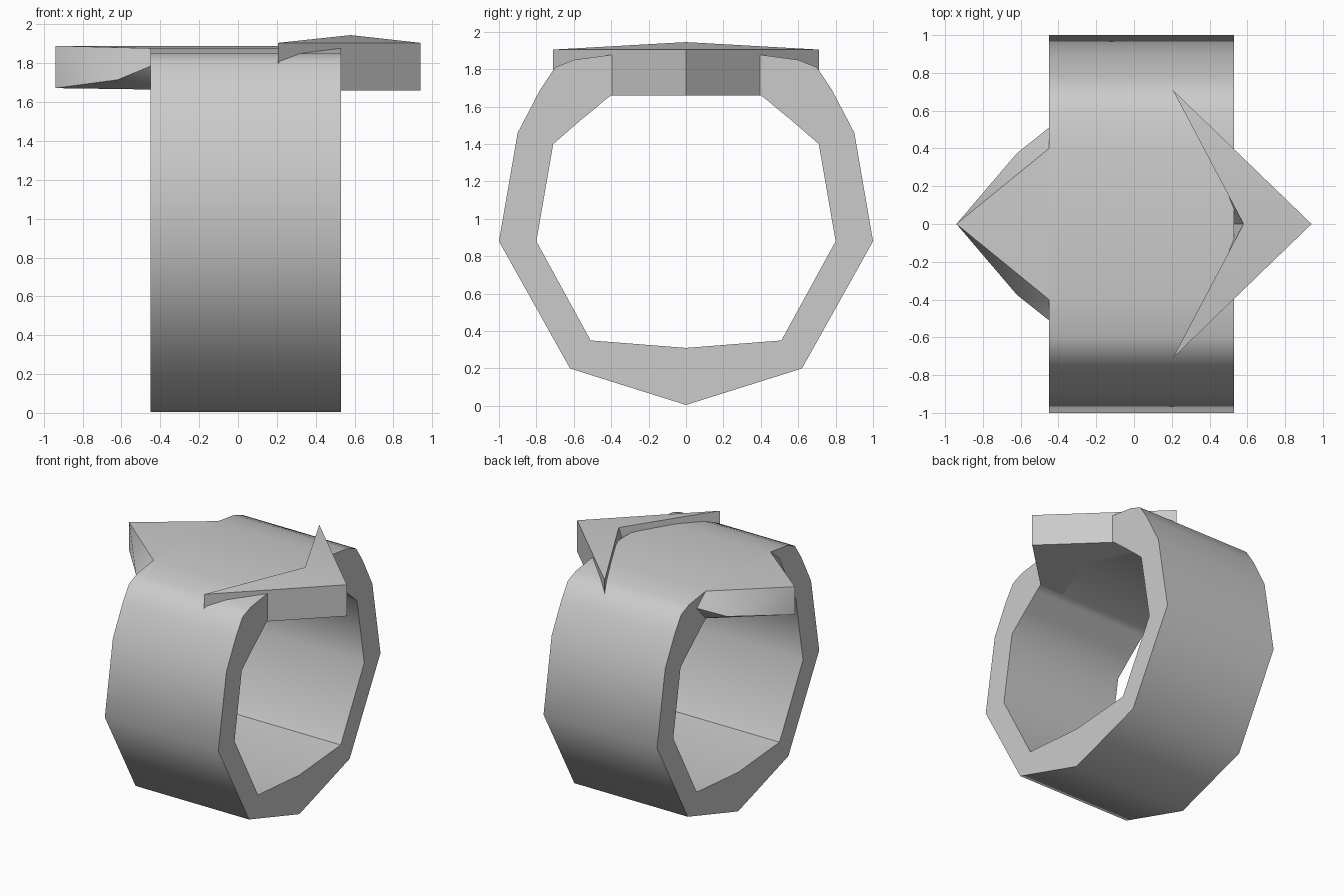
import bpy
import bmesh
from math import radians

cube = bpy.data.objects.get("Cube")
if cube:
    bpy.data.objects.remove(cube, do_unlink=True)

metal = bpy.data.materials.new("grey_metal")
metal.use_nodes = True
grey = (0.6, 0.6, 0.6, 1)
metal.diffuse_color = grey
metal.node_tree.nodes["Principled BSDF"].inputs["Base Color"].default_value = grey

LEFT, RIGHT = -0.45, 0.53


def finish(name, bm, angle):
    bmesh.ops.recalc_face_normals(bm, faces=bm.faces)
    mesh = bpy.data.meshes.new(name)
    bm.to_mesh(mesh)
    bm.free()
    mesh.materials.append(metal)
    obj = bpy.data.objects.new(name, mesh)
    bpy.context.collection.objects.link(obj)
    bpy.ops.object.select_all(action="DESELECT")
    obj.select_set(True)
    bpy.context.view_layer.objects.active = obj
    bpy.ops.object.shade_smooth_by_angle(angle=radians(angle))


def mirrored(half):
    """Close a half profile (y >= 0, bottom to top) into a full loop."""
    return half + [(-y, z) for y, z in reversed(half) if y > 0]


# Band: outer and inner profiles swept along x
outer = mirrored([(0, 0.005), (0.62, 0.2), (1, 0.88), (0.9, 1.46), (0.78, 1.69),
                  (0.7, 1.81), (0.6, 1.85), (0.4, 1.877), (0, 1.89)])
inner = mirrored([(0, 0.31), (0.51, 0.35), (0.8, 0.88), (0.71, 1.4), (0.56, 1.53),
                  (0.48, 1.595), (0.44, 1.63), (0.4, 1.66), (0, 1.665)])
bm = bmesh.new()
rings = [[bm.verts.new((x, y, z)) for y, z in loop]
         for x, loop in ((LEFT, outer), (RIGHT, outer), (RIGHT, inner), (LEFT, inner))]
n = len(outer)
for a, b in zip(rings, rings[1:] + rings[:1]):
    for i in range(n):
        j = (i + 1) % n
        bm.faces.new((a[i], a[j], b[j], b[i]))
finish("band", bm, 50)

# Pointed tab: flat top, sloped sides and an undercut towards the band
bm = bmesh.new()
tip_top = bm.verts.new((-0.94, 0, 1.89))
tip_low = bm.verts.new((-0.94, 0, 1.672))
mid_top = bm.verts.new((LEFT, 0, 1.89))
mid_low = bm.verts.new((LEFT, 0, 1.665))
for s in (1, -1):
    top = bm.verts.new((LEFT, s * 0.4, 1.877))
    side = bm.verts.new((LEFT, s * 0.51, 1.785))
    knee = bm.verts.new((-0.62, s * 0.375, 1.715))
    low = bm.verts.new((LEFT, s * 0.4, 1.665))
    for f in ((mid_top, top, tip_top), (top, side, knee), (top, knee, tip_top),
              (tip_top, knee, tip_low), (knee, side, low), (knee, low, tip_low),
              (tip_low, low, mid_low), (mid_top, mid_low, low, side, top)):
        bm.faces.new(f)
finish("pointed_tab", bm, 55)

# Chevron: upright V-shaped wall with a raised inner peak
bm = bmesh.new()
tip_top = bm.verts.new((0.94, 0, 1.905))
tip_low = bm.verts.new((0.94, 0, 1.66))
peak = bm.verts.new((0.58, 0, 1.945))
root = bm.verts.new((0.48, 0, 1.66))
for s in (1, -1):
    top = bm.verts.new((0.205, s * 0.71, 1.905))
    low = bm.verts.new((0.205, s * 0.71, 1.66))
    for f in ((tip_top, top, peak), (tip_top, tip_low, low, top),
              (peak, top, low, root), (tip_low, root, low)):
        bm.faces.new(f)
finish("chevron", bm, 40)
